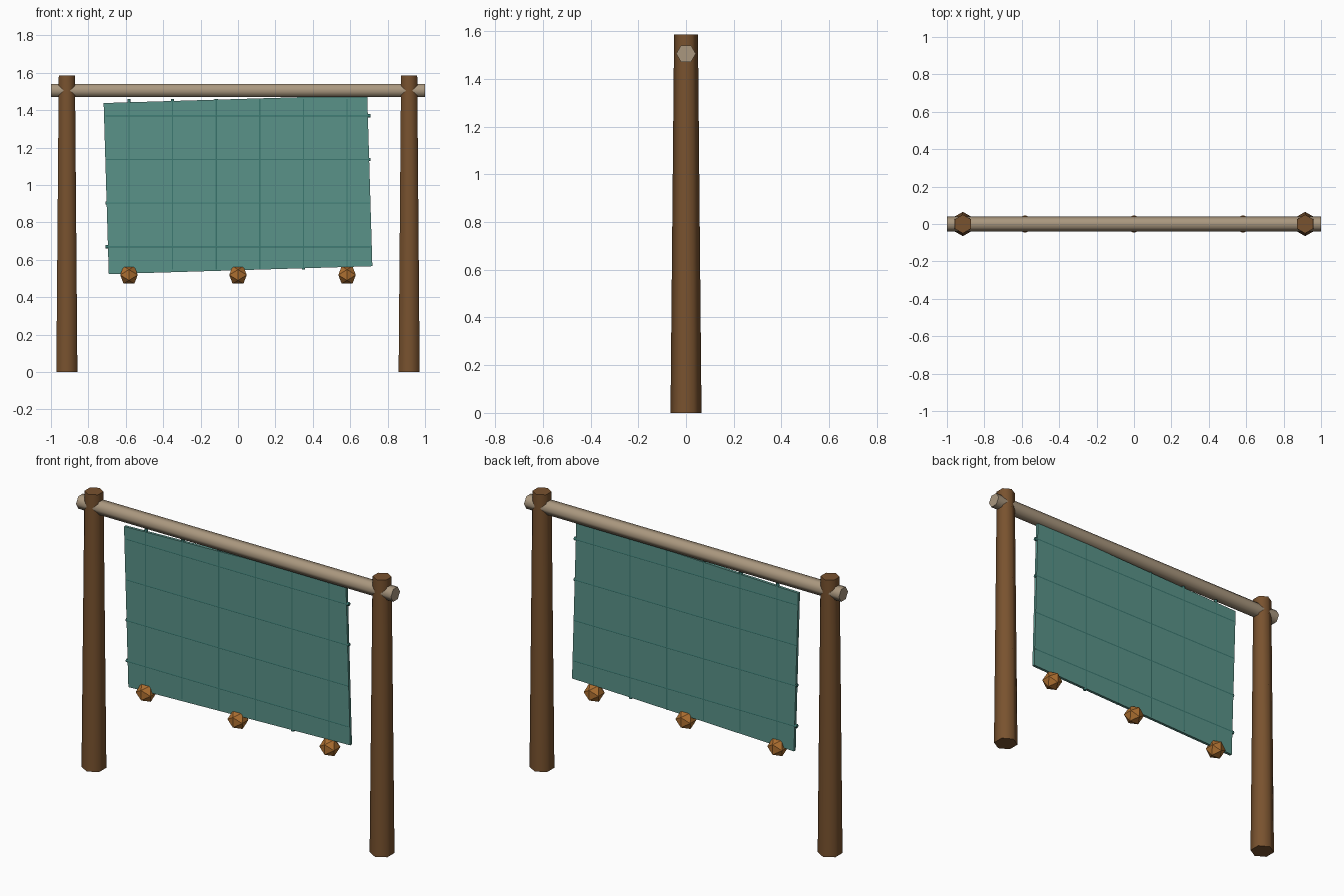
import bpy, bmesh, math
from mathutils import Matrix, Vector

if "Cube" in bpy.data.objects:
    bpy.data.objects.remove(bpy.data.objects["Cube"])


def material(name, color):
    m = bpy.data.materials.new(name)
    m.diffuse_color = color
    m.use_nodes = True
    m.node_tree.nodes["Principled BSDF"].inputs["Base Color"].default_value = m.diffuse_color
    return m


wood = material("dark_wood", (0.19, 0.085, 0.028, 1))
pale = material("pale_wood", (0.40, 0.31, 0.21, 1))
cloth = material("net_cloth", (0.10, 0.29, 0.25, 1))
cord = material("net_cord", (0.045, 0.19, 0.165, 1))
amber = material("float_orange", (0.42, 0.16, 0.03, 1))


def finish(bm, name, mat, smooth=False):
    bmesh.ops.recalc_face_normals(bm, faces=bm.faces)
    me = bpy.data.meshes.new(name)
    bm.to_mesh(me)
    bm.free()
    ob = bpy.data.objects.new(name, me)
    me.materials.append(mat)
    bpy.context.collection.objects.link(ob)
    if smooth:
        bpy.context.view_layer.objects.active = ob
        bpy.ops.object.select_all(action='DESELECT')
        ob.select_set(True)
        bpy.ops.object.shade_smooth_by_angle(angle=math.radians(65))
    return ob


def rod(name, a, b, r1, r2, sides, mat, smooth=True):
    """Tapered rod from a to b, with a corner pointing along y."""
    a, b = Vector(a), Vector(b)
    bm = bmesh.new()
    bmesh.ops.create_cone(bm, cap_ends=True, segments=sides,
                          radius1=r1, radius2=r2, depth=(b - a).length)
    # first corner sits on +y; tipping about y keeps it there
    if abs(b.x - a.x) > abs(b.z - a.z):
        rot = Matrix.Rotation(math.pi / 2, 4, 'Y')
    else:
        rot = Matrix.Identity(4)
    ymax = max(v.co.y for v in bm.verts)
    if ymax < max(r1, r2) * 0.99:
        rot = rot @ Matrix.Rotation(math.pi / 2, 4, 'Z')
    bm.transform(Matrix.Translation((a + b) / 2) @ rot)
    return finish(bm, name, mat, smooth)


# Posts and crossbeam
for side, x in (("left", -0.915), ("right", 0.915)):
    rod(side + "_post", (x, 0, 0), (x, 0, 1.585), 0.065, 0.05, 6, wood)
rod("crossbeam", (-1, 0, 1.505), (1, 0, 1.505), 0.041, 0.041, 6, pale)

# Slightly tilted net panel
bm = bmesh.new()
bmesh.ops.create_cube(bm, size=1)
bm.transform(Matrix.Translation((0, 0, 1.002)) @ Matrix.Rotation(-0.03, 4, 'Y')
             @ Matrix.Diagonal((1.41, 0.016, 0.915, 1)))
finish(bm, "net_panel", cloth)

# Net cords, square to the frame
for i in range(6):
    x = -0.583 + i * 0.2332
    rod(f"vertical_cord_{i + 1}", (x, 0, 0.547), (x, 0, 1.46), 0.01, 0.01, 6, cord)
for i in range(4):
    z = 0.67 + i * 0.2333
    rod(f"horizontal_cord_{i + 1}", (-0.708, 0, z), (0.708, 0, z), 0.01, 0.01, 6, cord)

# Icosahedral floats along the lower edge
t = (1 + math.sqrt(5)) / 2
s = 0.055 / math.hypot(1, t)
for i, x in enumerate((-0.583, 0, 0.583)):
    bm = bmesh.new()
    for p in (-1, 1):
        for q in (-t, t):
            for co in ((p, 0, q), (0, q, p), (q, p, 0)):
                bm.verts.new(Vector(co) * s + Vector((x, 0, 0.519)))
    bmesh.ops.convex_hull(bm, input=bm.verts)
    finish(bm, f"float_{i + 1}", amber)
